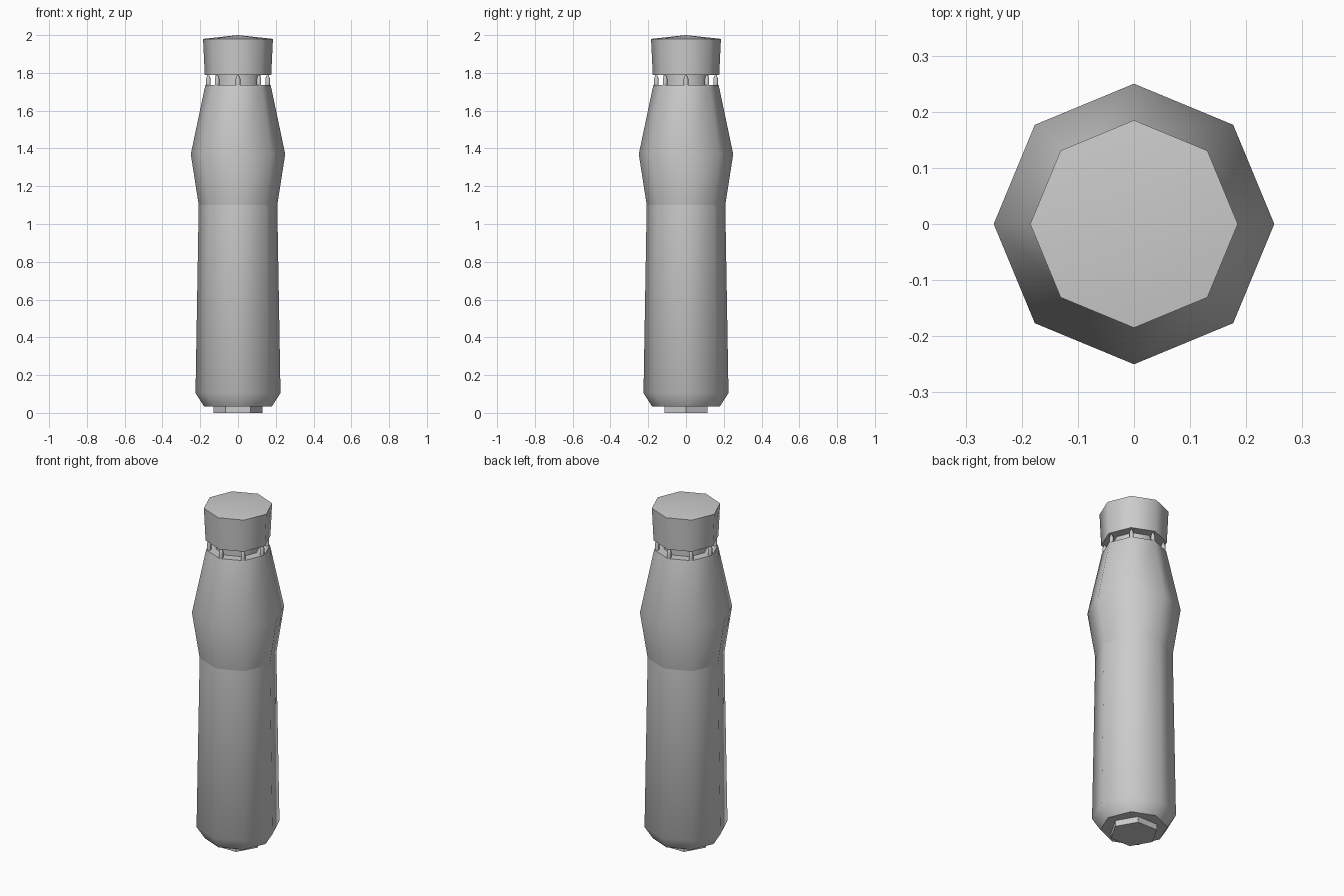
import bpy, math

cube = bpy.data.objects.get("Cube")
if cube:
    bpy.data.objects.remove(cube, do_unlink=True)

grey = bpy.data.materials.new("plain grey")
grey.use_nodes = True
colour = (0.6, 0.6, 0.6, 1)
grey.diffuse_color = colour
grey.node_tree.nodes["Principled BSDF"].inputs["Base Color"].default_value = colour


def lathe(name, profile, sides=8, location=(0, 0, 0), turn=0, close_start=True, close_end=True):
    """Turn (radius, height) points into a faceted solid; a zero radius makes a tip."""
    verts, faces, rings = [], [], []
    for r, z in profile:
        n = sides if r > 0 else 1
        rings.append([len(verts) + i for i in range(n)])
        for i in range(n):
            a = turn + math.tau * i / sides
            verts.append((r * math.cos(a), r * math.sin(a), z))
    for low, high in zip(rings, rings[1:]):
        for i in range(sides):
            j = (i + 1) % sides
            if len(high) == 1:
                faces.append((low[i], low[j], high[0]))
            else:
                faces.append((low[i], low[j], high[j], high[i]))
    if close_start:
        faces.append(rings[0][::-1])
    if close_end and len(rings[-1]) > 1:
        faces.append(rings[-1])
    mesh = bpy.data.meshes.new(name)
    mesh.from_pydata(verts, [], faces)
    mesh.materials.append(grey)
    obj = bpy.data.objects.new(name, mesh)
    bpy.context.collection.objects.link(obj)
    obj.location = location
    bpy.ops.object.select_all(action='DESELECT')
    obj.select_set(True)
    bpy.context.view_layer.objects.active = obj
    bpy.ops.object.shade_smooth_by_angle(angle=math.radians(50))
    return obj


# Foot and lower body
lathe("foot", [(0.13, 0), (0.13, 0.04)], sides=6)
lathe("lower_body", [(0.18, 0.035), (0.225, 0.105), (0.208, 1.1)], close_end=False)

# Bulging upper body
lathe("upper_body", [(0.208, 1.1), (0.25, 1.37), (0.173, 1.735)], close_start=False)

# Neck with a ring of small pegs under the cap
lathe("neck", [(0.12, 1.73), (0.12, 1.8)])
for i in range(8):
    a = math.tau * i / 8
    lathe(f"peg_{i + 1}", [(0.012, 1.73), (0.012, 1.77), (0.006, 1.786), (0, 1.792)],
          location=(0.157 * math.cos(a), 0.157 * math.sin(a), 0), turn=a)

# Cap with a shallow pointed top
lathe("cap", [(0.176, 1.79), (0.185, 1.98), (0, 2.0)])
